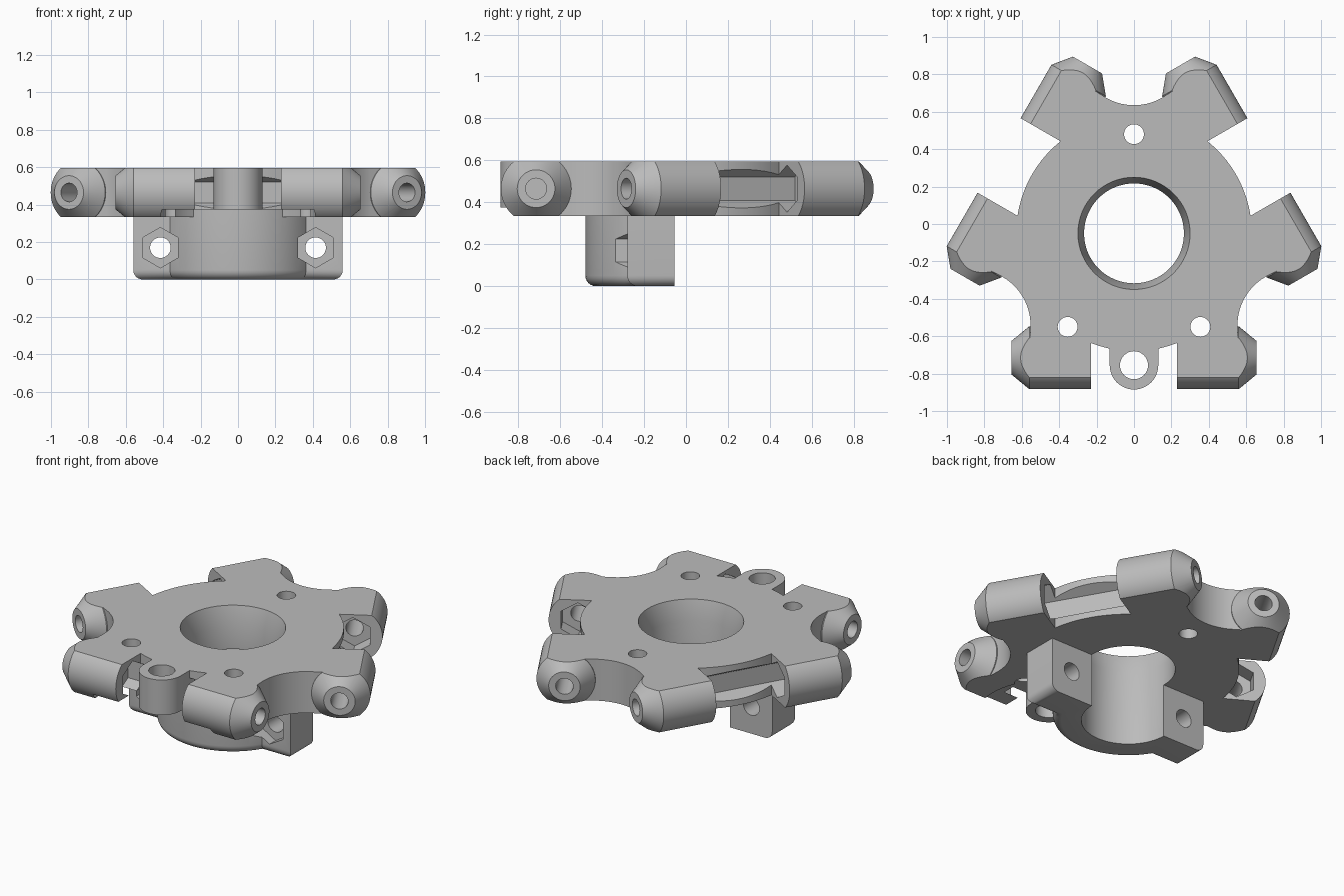
import bpy, bmesh
from math import sin, cos, pi, radians, asin
from mathutils import Matrix, Vector

if "Cube" in bpy.data.objects:
    bpy.data.objects.remove(bpy.data.objects["Cube"])

CY = -0.05                       # y of the hub axis
BOTTOM, TOP = 0.335, 0.595       # plate heights
MID = (BOTTOM + TOP) / 2
ROD_D = 0.665                    # hub axis to barrel axis
HALF, SLOT, TIP = 0.56, 0.23, 0.655
DISC_R = 0.63
ARMS = [radians(a) for a in (-90, 30, 150)]

gray = bpy.data.materials.new("plain_gray")
gray.use_nodes = True
gray.diffuse_color = (0.5, 0.5, 0.5, 1)
gray.node_tree.nodes["Principled BSDF"].inputs["Base Color"].default_value = (0.5, 0.5, 0.5, 1)


def make(name, bm):
    bmesh.ops.recalc_face_normals(bm, faces=bm.faces)
    mesh = bpy.data.meshes.new(name)
    bm.to_mesh(mesh)
    bm.free()
    obj = bpy.data.objects.new(name, mesh)
    mesh.materials.append(gray)
    bpy.context.collection.objects.link(obj)
    return obj


def prism(bm, points, z0, z1):
    """Extrude a flat outline upward."""
    face = bm.faces.new([bm.verts.new((x, y, z0)) for x, y in points])
    new = bmesh.ops.extrude_face_region(bm, geom=[face])["geom"]
    bmesh.ops.translate(bm, vec=(0, 0, z1 - z0),
                        verts=[v for v in new if isinstance(v, bmesh.types.BMVert)])


def rod(bm, start, end, r0, r1=None, sides=48, spin=0):
    """Cylinder, cone or hexagonal bar between two points."""
    a, b = Vector(start), Vector(end)
    turn = (b - a).to_track_quat('Z', 'Y').to_matrix().to_4x4()
    bmesh.ops.create_cone(bm, cap_ends=True, segments=sides, radius1=r0,
                          radius2=r0 if r1 is None else r1, depth=(b - a).length,
                          matrix=Matrix.Translation((a + b) / 2) @ turn @ Matrix.Rotation(spin, 4, 'Z'))


def on_arm(angle, s, d, z=None):
    """Point s along the barrel and d out from the hub."""
    x = d * cos(angle) - s * sin(angle)
    y = CY + d * sin(angle) + s * cos(angle)
    return (x, y) if z is None else (x, y, z)


def combine(obj, tool, operation):
    mod = obj.modifiers.new("join", 'BOOLEAN')
    mod.operation, mod.object, mod.solver = operation, tool, 'EXACT'
    graph = bpy.context.evaluated_depsgraph_get()
    mesh = bpy.data.meshes.new_from_object(obj.evaluated_get(graph))
    obj.modifiers.clear()
    obj.data = mesh
    bpy.data.objects.remove(tool)


def arc(n, a0, a1):
    return [a0 + (a1 - a0) * i / n for i in range(n + 1)]


# plate: three arms with rim slots and scallops between them
outline = []
for arm in ARMS:
    half = asin(SLOT / DISC_R)
    outline += [on_arm(arm, -HALF, ROD_D), on_arm(arm, -SLOT, ROD_D)]
    outline += [on_arm(arm + t, 0, DISC_R) for t in arc(10, -half, half)]
    outline += [on_arm(arm, SLOT, ROD_D), on_arm(arm, HALF, ROD_D)]
    gap = arm + pi / 3
    cx, cy = on_arm(gap, 0, 0.985)
    outline += [(cx + 0.3 * cos(t), cy + 0.3 * sin(t))
                for t in arc(14, gap + pi + pi / 6, gap + pi - pi / 6)]
bm = bmesh.new()
prism(bm, outline, BOTTOM, TOP)
body = make("effector_body", bm)

# six rod barrels with conical tips, trimmed to the plate thickness
for arm in ARMS:
    for side in (-1, 1):
        bm = bmesh.new()
        prof = [(SLOT, 0.168), (HALF, 0.168), (TIP, 0.09)]
        rings = []
        along = Vector((-sin(arm), cos(arm), 0)) * side
        out = Vector((cos(arm), sin(arm), 0))
        for s, r in prof:
            c = Vector(on_arm(arm, side * s, ROD_D, MID))
            rings.append([bm.verts.new(c + out * r * cos(t) + Vector((0, 0, r * sin(t))))
                          for t in arc(63, 0, 2 * pi * 63 / 64)])
        for lo, hi in zip(rings, rings[1:]):
            for i in range(64):
                j = (i + 1) % 64
                bm.faces.new((lo[i], lo[j], hi[j], hi[i]))
        bm.faces.new(rings[0])
        bm.faces.new(rings[-1])
        for z, n in ((TOP, 1), (BOTTOM, -1)):
            bmesh.ops.bisect_plane(bm, geom=bm.verts[:] + bm.edges[:] + bm.faces[:],
                                   plane_co=(0, 0, z), plane_no=(0, 0, n), clear_outer=True)
            bmesh.ops.holes_fill(bm, edges=[e for e in bm.edges if e.is_boundary])
        combine(body, make("barrel", bm), 'UNION')

# nut channels and rod bores through each barrel pair
for reach, r, sides in ((0.33, 0.112, 6), (0.8, 0.05, 32)):
    bm = bmesh.new()
    for arm in ARMS:
        spin = 0
        if sides == 6:
            # keep the hexagon flats level
            a, b = Vector(on_arm(arm, -reach, ROD_D, 0)), Vector(on_arm(arm, reach, ROD_D, 0))
            axis = (b - a).to_track_quat('Z', 'Y') @ Vector((1, 0, 0))
            spin = pi / 6 if abs(axis.z) > 0.5 else 0
        rod(bm, on_arm(arm, -reach, ROD_D, MID), on_arm(arm, reach, ROD_D, MID), r, sides=sides, spin=spin)
    combine(body, make("bore_cutter", bm), 'DIFFERENCE')

# shallow round recess under the front arm
bm = bmesh.new()
rod(bm, (0, -0.755, 0.2), (0, -0.755, 0.375), 0.42, sides=64)
combine(body, make("recess_cutter", bm), 'DIFFERENCE')

# sensor boss in the front slot
bm = bmesh.new()
prism(bm, [(0.13, -0.6)] + [(0.13 * cos(t), -0.755 + 0.13 * sin(t)) for t in arc(24, 0, -pi)]
      + [(-0.13, -0.6)], 0.375, TOP)
combine(body, make("boss", bm), 'UNION')

# half-round clamp with side lugs and rounded lower edge
bm = bmesh.new()
edge = asin(0.23 / 0.43)
pts = [(0.56, -0.055), (0.56, -0.28)]
pts += [(0.43 * cos(t), CY + 0.43 * sin(t)) for t in arc(32, -edge, edge - pi)]
pts += [(-0.56, -0.28), (-0.56, -0.055)]
prism(bm, pts, 0, 0.385)
low = [e for e in bm.edges if all(v.co.z < 0.001 for v in e.verts)
       and sum(v.co.y for v in e.verts) / 2 < -0.06]
bmesh.ops.bevel(bm, geom=low, offset=0.05, segments=6, profile=0.5, affect='EDGES')
combine(body, make("clamp", bm), 'UNION')

# central bore with a tapered mouth
bm = bmesh.new()
rod(bm, (0, CY, -0.1), (0, CY, 0.8), 0.267, sides=64)
combine(body, make("bore_cutter", bm), 'DIFFERENCE')
bm = bmesh.new()
rod(bm, (0, CY, TOP - 0.12), (0, CY, TOP + 0.004), 0.267, 0.301, sides=64)
combine(body, make("mouth_cutter", bm), 'DIFFERENCE')

# vertical screw holes, sensor hole and clamp screw holes
bm = bmesh.new()
for x, y, r in ((0, 0.48, 0.053), (0.355, -0.55, 0.053), (-0.355, -0.55, 0.053), (0, -0.755, 0.075)):
    rod(bm, (x, y, 0.3), (x, y, 0.7), r, sides=32)
for x in (-0.415, 0.415):
    rod(bm, (x, -0.6, 0.17), (x, 0.1, 0.17), 0.055, sides=32)
combine(body, make("hole_cutter", bm), 'DIFFERENCE')

# nut pockets in the lugs, points up
bm = bmesh.new()
for x in (-0.415, 0.415):
    pocket = bmesh.ops.create_cone(bm, cap_ends=True, segments=6, radius1=0.108, radius2=0.108, depth=0.38)
    ring = Matrix.Translation((x, -0.41, 0.17)) @ Matrix.Rotation(pi / 2, 4, 'X')
    bmesh.ops.transform(bm, matrix=ring, verts=pocket["verts"])
combine(body, make("nut_cutter", bm), 'DIFFERENCE')

bpy.context.view_layer.objects.active = body
body.select_set(True)
bpy.ops.object.shade_smooth_by_angle(angle=radians(25))
